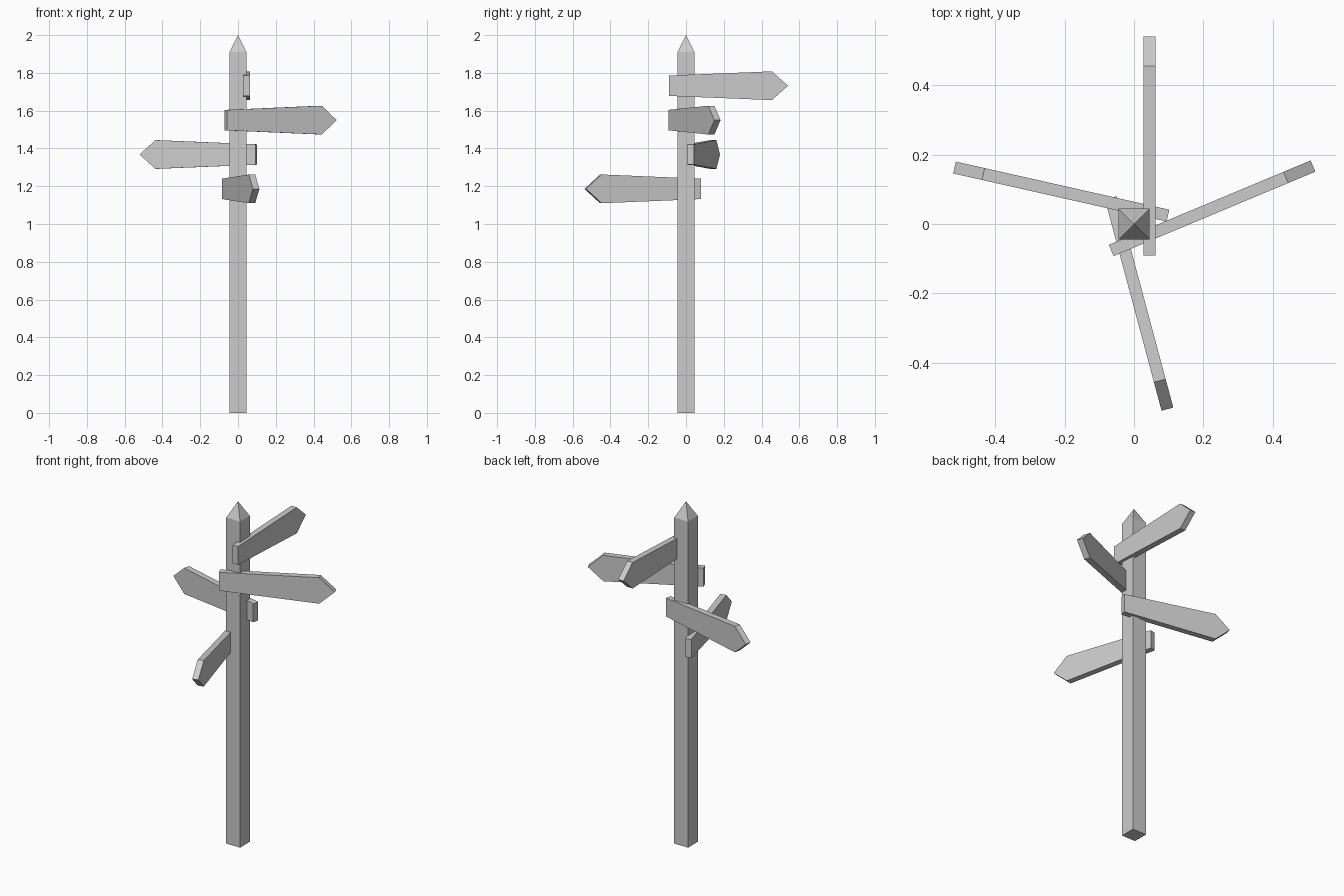
import bpy, bmesh
from math import radians
from mathutils import Matrix

if "Cube" in bpy.data.objects:
    bpy.data.objects.remove(bpy.data.objects["Cube"])


def finish(bm, name):
    bmesh.ops.recalc_face_normals(bm, faces=bm.faces)
    mesh = bpy.data.meshes.new(name)
    bm.to_mesh(mesh)
    bm.free()
    obj = bpy.data.objects.new(name, mesh)
    bpy.context.collection.objects.link(obj)
    return obj


def make_post(half, shoulder, tip):
    # Square post whose top face is pulled up into a pyramid point
    bm = bmesh.new()
    bmesh.ops.create_cube(bm, size=1)
    bm.transform(Matrix.Translation((0, 0, shoulder / 2))
                 @ Matrix.Diagonal((half * 2, half * 2, shoulder, 1)))
    top = max(bm.faces, key=lambda f: f.calc_center_median().z)
    peak = bmesh.ops.poke(bm, faces=[top])["verts"][0]
    peak.co.z = tip
    return finish(bm, "post")


def make_board(name, height, angle):
    # Flared arrow outline (along, up), mounted on the right-hand side of its heading
    outline = [(-0.09, -0.054), (0.455, -0.076), (0.54, 0),
               (0.455, 0.076), (-0.09, 0.054)]
    near, thick = -0.0275, 0.035
    bm = bmesh.new()
    face = bm.faces.new([bm.verts.new((u, near, v)) for u, v in outline])
    ext = bmesh.ops.extrude_face_region(bm, geom=[face], use_keep_orig=True)
    new_verts = [g for g in ext["geom"] if isinstance(g, bmesh.types.BMVert)]
    bmesh.ops.translate(bm, verts=new_verts, vec=(0, -thick, 0))
    obj = finish(bm, name)
    obj.location.z = height
    obj.rotation_euler.z = radians(angle)
    return obj


make_post(0.045, 1.91, 2.0)

# Four direction boards, top to bottom, each with its own heading
for i, angle in enumerate([90, 22.7, 167.3, -75]):
    make_board(f"direction_board_{i + 1}", 1.732 - 0.182 * i, angle)
